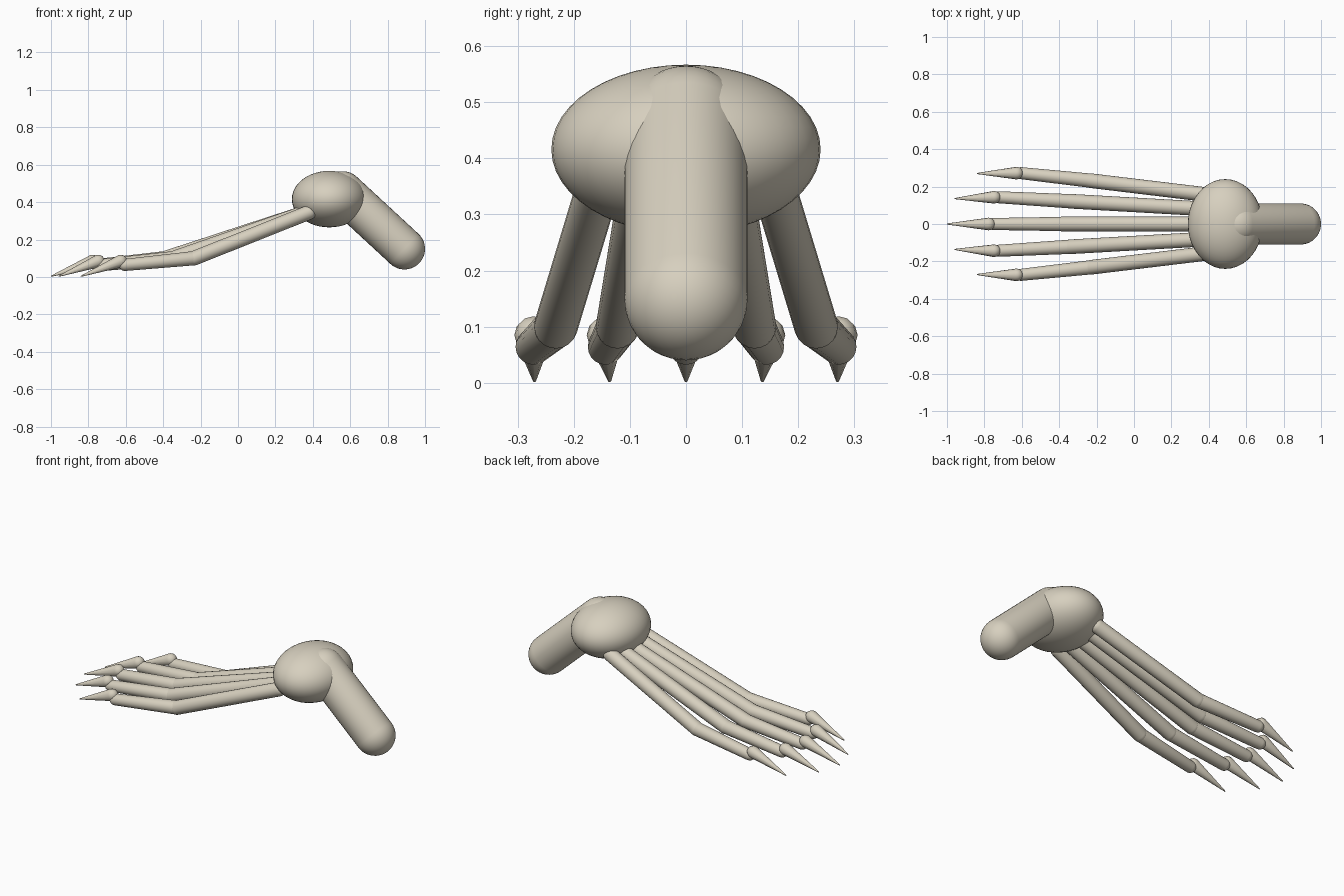
import bpy, bmesh, math
from mathutils import Vector, Matrix

if "Cube" in bpy.data.objects:
    bpy.data.objects.remove(bpy.data.objects["Cube"])

bone = bpy.data.materials.new("pale bone")
bone.diffuse_color = (0.68, 0.63, 0.52, 1)
bone.use_nodes = True
bone.node_tree.nodes["Principled BSDF"].inputs["Base Color"].default_value = bone.diffuse_color


def finish(bm, name):
    bmesh.ops.recalc_face_normals(bm, faces=bm.faces)
    me = bpy.data.meshes.new(name)
    bm.to_mesh(me)
    bm.free()
    me.materials.append(bone)
    ob = bpy.data.objects.new(name, me)
    bpy.context.collection.objects.link(ob)
    bpy.context.view_layer.objects.active = ob
    ob.select_set(True)
    bpy.ops.object.shade_smooth_by_angle(angle=math.radians(40))
    ob.select_set(False)
    return ob


def limb(name, p0, p1, r0, r1, sides=20, steps=5):
    """Tapered rod with rounded ends; r1 near zero gives a pointed claw."""
    p0, p1 = Vector(p0), Vector(p1)
    axis = p1 - p0
    length = axis.length
    angles = [math.pi / 2 * i / steps for i in range(steps)]
    prof = [(-r0 * math.cos(a), r0 * math.sin(a)) for a in angles]
    prof += [(0, r0), (length, r1)]
    prof += [(length + r1 * math.cos(a), r1 * math.sin(a)) for a in reversed(angles)]
    rot = axis.to_track_quat('Z', 'Y')
    bm = bmesh.new()
    rings = []
    for z, r in prof:
        if r < 1e-6:
            rings.append([bm.verts.new(p0 + rot @ Vector((0, 0, z)))])
        else:
            rings.append([bm.verts.new(p0 + rot @ Vector((
                r * math.cos(2 * math.pi * k / sides),
                r * math.sin(2 * math.pi * k / sides), z))) for k in range(sides)])
    for a, b in zip(rings, rings[1:]):
        for k in range(sides):
            n = (k + 1) % sides
            if len(a) == 1:
                bm.faces.new((a[0], b[n], b[k]))
            elif len(b) == 1:
                bm.faces.new((a[k], a[n], b[0]))
            else:
                bm.faces.new((a[k], a[n], b[n], b[k]))
    return finish(bm, name)


# palm: flattened ball
bm = bmesh.new()
bmesh.ops.create_uvsphere(bm, u_segments=40, v_segments=24, radius=1)
bmesh.ops.transform(bm, verts=bm.verts, matrix=Matrix.Translation((0.488, 0, 0.416))
                    @ Matrix.Diagonal((0.2, 0.24, 0.151, 1)))
finish(bm, "palm")

# stump behind the palm
limb("wrist", (0.56, 0, 0.455), (0.89, 0, 0.15), 0.11, 0.11, sides=36, steps=10)

# digits: name, side, root, knuckle, joint, claw tip
digits = [
    ("middle", (0,), (0.36, 0, 0.345), (-0.39, 0, 0.1), (-0.755, 0, 0.064), (-0.998, 0, 0.004)),
    ("inner", (1, -1), (0.36, 0.082, 0.345), (-0.345, 0.122, 0.1),
     (-0.725, 0.143, 0.064), (-0.957, 0.136, 0.004)),
    ("outer", (1, -1), (0.38, 0.158, 0.345), (-0.235, 0.232, 0.1),
     (-0.605, 0.272, 0.064), (-0.838, 0.27, 0.004)),
]
for label, sides, root, knuckle, joint, tip in digits:
    for s in sides:
        tag = label if len(sides) == 1 else f"{label}_{'left' if s > 0 else 'right'}"
        a, b, c, d = [Vector((x, y * s, z)) for x, y, z in (root, knuckle, joint, tip)]
        limb(f"{tag}_long_bone", a, b, 0.039, 0.039)
        limb(f"{tag}_toe_bone", b, c, 0.038, 0.032)
        limb(f"{tag}_claw", c + Vector((-0.022, 0, 0.021)), d, 0.034, 0.003, sides=12, steps=3)
